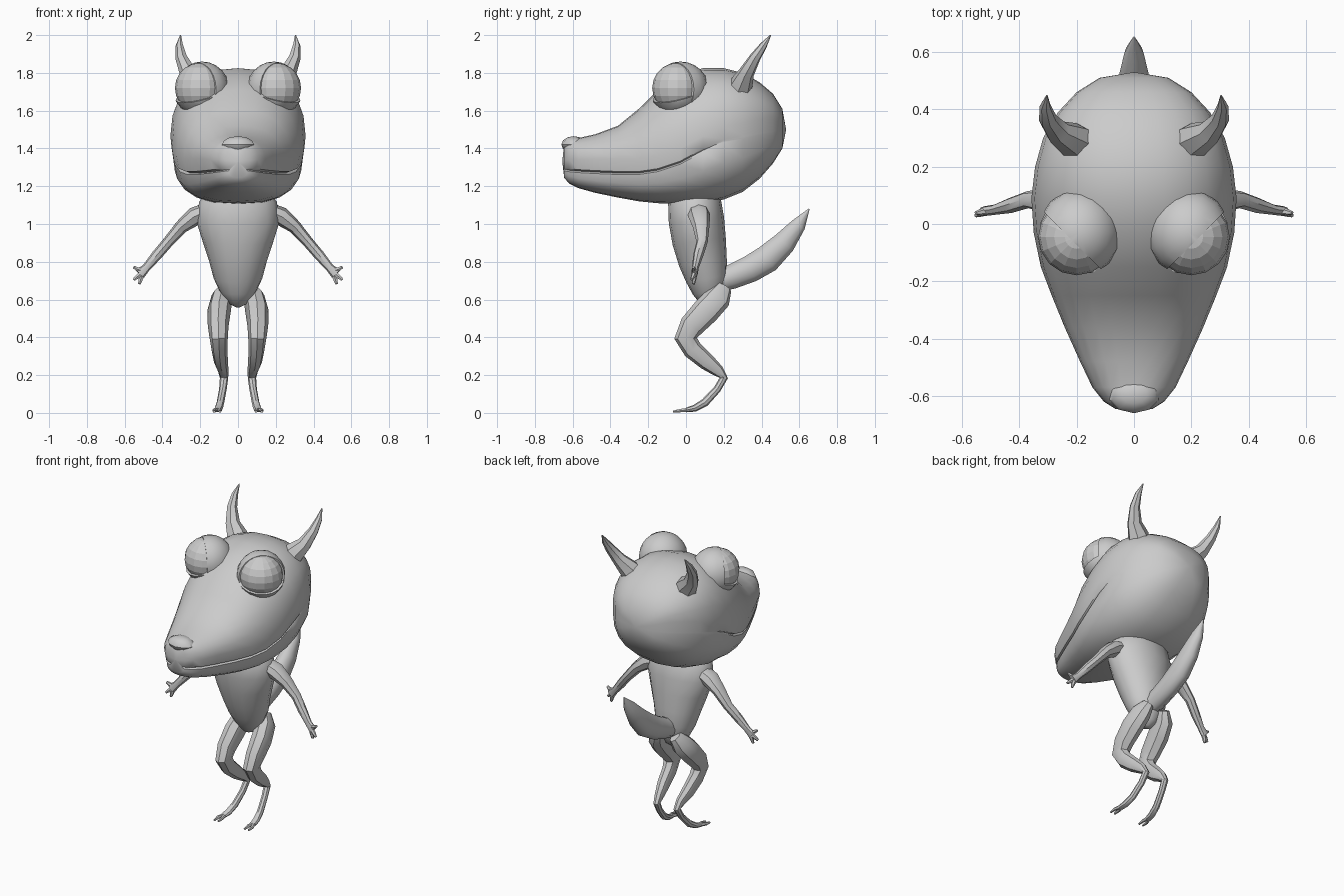
import bpy, bmesh
from math import sin, cos, pi, radians
from mathutils import Vector, Matrix

if "Cube" in bpy.data.objects:
    bpy.data.objects.remove(bpy.data.objects["Cube"])


def finish(name, bm, mirror=False, smooth=40):
    bmesh.ops.recalc_face_normals(bm, faces=bm.faces[:])
    me = bpy.data.meshes.new(name)
    bm.to_mesh(me)
    bm.free()
    ob = bpy.data.objects.new(name, me)
    bpy.context.collection.objects.link(ob)
    if smooth:
        bpy.ops.object.select_all(action='DESELECT')
        ob.select_set(True)
        bpy.context.view_layer.objects.active = ob
        bpy.ops.object.shade_smooth_by_angle(angle=radians(smooth))
    if mirror:
        m = ob.modifiers.new("Mirror", 'MIRROR')
        m.use_mirror_merge = False
    return ob


def skin(bm, rings, start, end):
    """Bridge point rings and close both ends with a pole."""
    loops = [[bm.verts.new(p) for p in r] for r in rings]
    n = len(loops[0])
    for a, b in zip(loops, loops[1:]):
        for i in range(n):
            j = (i + 1) % n
            bm.faces.new((a[i], a[j], b[j], b[i]))
    for loop, pole in ((loops[0], start), (loops[-1], end)):
        c = bm.verts.new(pole)
        for i in range(n):
            bm.faces.new((loop[i], loop[(i + 1) % n], c))


def tube(bm, path, sides=8, ref=(1, 0, 0)):
    """path rows: x, y, z, radius along ref, radius across."""
    pts = [Vector(p[:3]) for p in path]
    rings = []
    for i, p in enumerate(path):
        t = (pts[min(i + 1, len(pts) - 1)] - pts[max(i - 1, 0)]).normalized()
        u = Vector(ref)
        u = (u - t * u.dot(t)).normalized()
        v = t.cross(u)
        rings.append([pts[i] + u * p[3] * cos(2 * pi * k / sides)
                      + v * p[4] * sin(2 * pi * k / sides) for k in range(sides)])
    skin(bm, rings, pts[0], pts[-1])


# Head: long snout, lip ridge and mouth groove
# y, chin z, mouth z, top z, half width, groove depth
stations = [
    (-.645, 1.245, 1.29, 1.425, .065, .03), (-.62, 1.215, 1.285, 1.45, .105, .03),
    (-.57, 1.19, 1.28, 1.455, .145, .035), (-.48, 1.165, 1.275, 1.475, .188, .035),
    (-.36, 1.14, 1.27, 1.52, .242, .035), (-.25, 1.12, 1.27, 1.61, .287, .035),
    (-.15, 1.11, 1.285, 1.71, .325, .035), (-.03, 1.105, 1.325, 1.785, .35, .03),
    (.09, 1.105, 1.39, 1.825, .358, .02), (.2, 1.13, 1.44, 1.825, .345, 0),
    (.3, 1.17, 1.46, 1.80, .317, 0), (.39, 1.24, 1.48, 1.75, .265, 0),
    (.46, 1.32, 1.49, 1.69, .2, 0), (.51, 1.40, 1.5, 1.61, .12, 0)]
rings = []
for y, zb, zm, zt, w, g in stations:
    zr = zm + min(.075, .35 * (zt - zm))
    half = []
    for k in range(7):
        a = pi / 2 * (1 - k / 6)
        half.append((w * max(cos(a), 0) ** .9 if k else 0, zr + (zt - zr) * sin(a) ** .9))
    half += [(w - g * .35, zm + .008), (w - g, zm)]
    wl = w - g * .5
    for k in range(6):
        a = pi / 2 * k / 5
        half.append((wl * cos(a) ** .8 if k < 5 else 0,
                     zm - .008 - (zm - .008 - zb) * sin(a) ** .85))
    ring = half + [(-x, z) for x, z in half[-2:0:-1]]
    rings.append([(x, y, z) for x, z in ring])
bm = bmesh.new()
skin(bm, rings, (0, -.655, 1.33), (0, .53, 1.5))
finish("head", bm, smooth=45)

# Nose pad on the snout tip
bm = bmesh.new()
bmesh.ops.create_uvsphere(bm, u_segments=10, v_segments=6, radius=1,
                          matrix=Matrix.Translation((0, -.595, 1.42)) @ Matrix.Diagonal((.09, .065, .045, 1)))
finish("nose", bm)

# Eyes: flat-faced ball plus upper and lower lids cut from a larger ball
eye = Vector((.2, -.045, 1.72))
out = Vector((.707, -.707, 0))
bm = bmesh.new()
bmesh.ops.create_uvsphere(bm, u_segments=16, v_segments=10, radius=.134,
                          matrix=Matrix.Translation(eye))
finish("eyeball", bm, mirror=True, smooth=0)


def lid(name, centre, size, point, normal):
    b = bmesh.new()
    bmesh.ops.create_uvsphere(b, u_segments=16, v_segments=12, radius=1,
                              matrix=Matrix.Translation(centre) @ Matrix.Diagonal((*size, 1)))
    geom = b.verts[:] + b.edges[:] + b.faces[:]
    bmesh.ops.bisect_plane(b, geom=geom, plane_co=point, plane_no=normal, clear_outer=True)
    bmesh.ops.holes_fill(b, edges=[e for e in b.edges if e.is_boundary])
    finish(name, b, mirror=True)


lid("upper_eyelid", (.19, -.03, 1.712), (.145, .152, .148), eye + out * .02, out)
lid("lower_eyelid", eye, (.147, .147, .147), (eye.x, eye.y, 1.685), out * .35 + Vector((0, 0, 1)))
bm = bmesh.new()

# Horns: flared base, curved to a point
tube(bm, [(.18, .27, 1.68, .075, .07), (.215, .295, 1.745, .066, .06),
          (.265, .32, 1.80, .046, .042), (.3, .365, 1.88, .032, .03),
          (.31, .41, 1.945, .02, .02), (.304, .448, 2.0, .003, .003)], sides=7)
finish("horn", bm, mirror=True, smooth=35)

# Torso: wide shoulders tapering to the hips
bm = bmesh.new()
tube(bm, [(0, .04, 1.18, .15, .11), (0, .045, 1.12, .205, .14), (0, .055, 1.02, .222, .147),
          (0, .07, .91, .188, .142), (0, .09, .8, .152, .128), (0, .11, .71, .128, .11),
          (0, .12, .64, .095, .085), (0, .13, .58, .05, .05), (0, .135, .56, .01, .01)], sides=16)
finish("torso", bm, smooth=60)

# Tail: sweeps back and up to a point
bm = bmesh.new()
tube(bm, [(0, .14, .69, .06, .06), (0, .24, .72, .06, .068), (0, .34, .762, .06, .075),
          (0, .43, .815, .06, .078), (0, .52, .90, .052, .065), (0, .595, .995, .034, .042),
          (0, .652, 1.08, .003, .003)], sides=10)
finish("tail", bm, smooth=60)

# Arms with three fingers
bm = bmesh.new()
Y = (0, 1, 0)
tube(bm, [(.16, .065, 1.07, .055, .045), (.23, .07, 1.04, .058, .05), (.30, .08, .985, .044, .036),
          (.37, .085, .905, .03, .029), (.43, .065, .835, .027, .028), (.485, .05, .77, .018, .022),
          (.52, .045, .735, .017, .03)], ref=Y)
for tip in ((.552, .038, .772), (.552, .03, .705), (.522, .04, .682)):
    mid = Vector(tip).lerp(Vector((.505, .047, .745)), .45)
    tube(bm, [(.5, .047, .75, .012, .014), (*mid, .012, .013), (*tip, .007, .008)], sides=6, ref=Y)
finish("arm", bm, mirror=True)

# Legs: bent thigh and shin, long foot with two toes
bm = bmesh.new()
tube(bm, [(.06, .2, .665, .035, .045), (.085, .17, .61, .057, .07), (.1, .105, .54, .062, .073),
          (.105, .03, .46, .055, .066), (.102, -.002, .395, .048, .06), (.098, .035, .335, .042, .052),
          (.09, .11, .27, .037, .045), (.078, .17, .222, .028, .032), (.074, .2, .185, .022, .022),
          (.08, .165, .125, .02, .02), (.093, .1, .055, .02, .022), (.102, .045, .024, .022, .018),
          (.108, 0, .015, .022, .012)])
for x in (.096, .126):
    tube(bm, [(.106, .02, .018, .012, .012), (x, -.03, .012, .011, .01),
              (x, -.068, .007, .007, .006)], sides=6)
finish("leg", bm, mirror=True)
